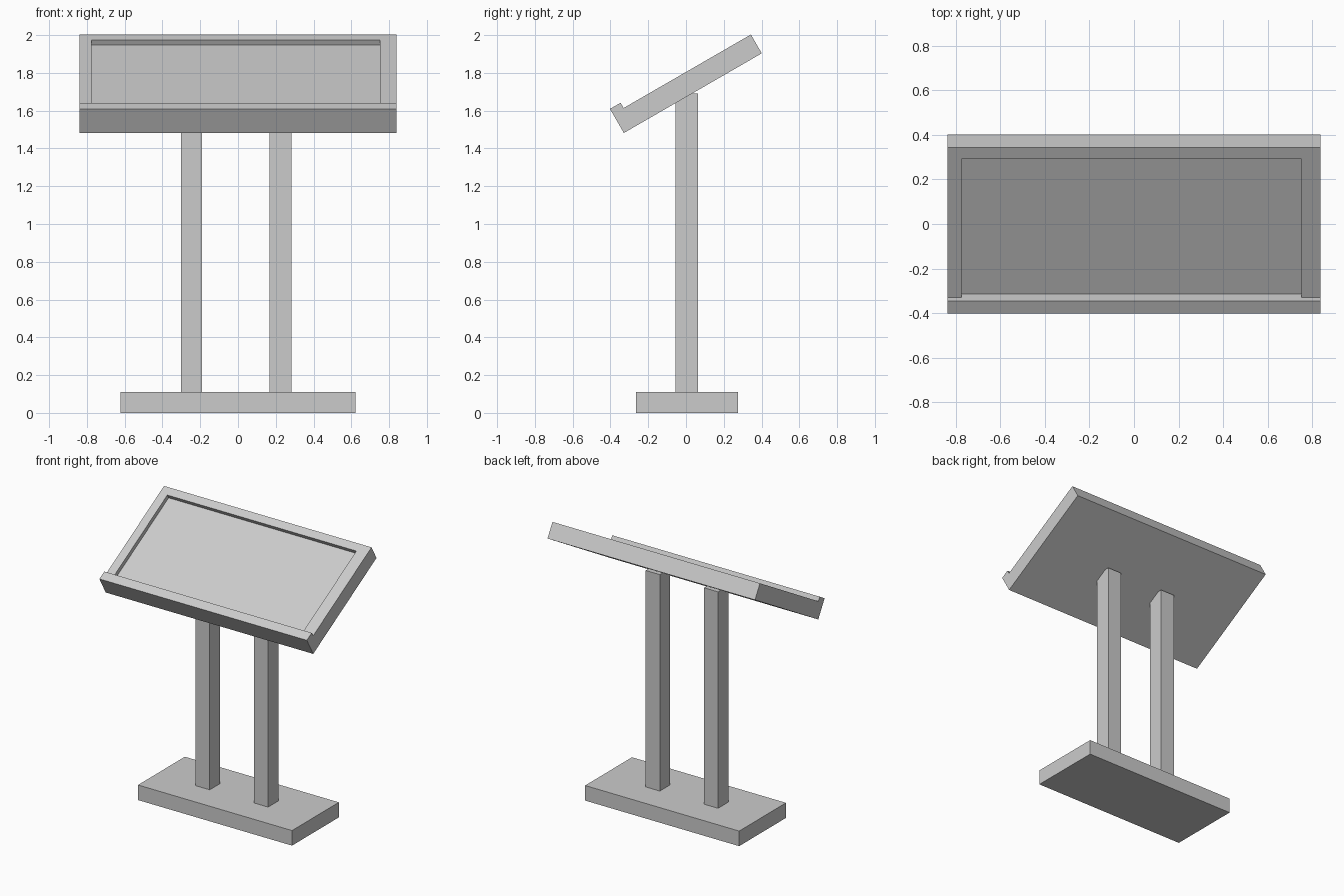
import bpy, bmesh, math
from mathutils import Matrix, Vector

if "Cube" in bpy.data.objects:
    bpy.data.objects.remove(bpy.data.objects["Cube"])


def finish(bm, name):
    bmesh.ops.recalc_face_normals(bm, faces=bm.faces[:])
    mesh = bpy.data.meshes.new(name)
    bm.to_mesh(mesh)
    bm.free()
    obj = bpy.data.objects.new(name, mesh)
    bpy.context.collection.objects.link(obj)
    return obj


def box(name, lo, hi):
    lo, hi = Vector(lo), Vector(hi)
    bm = bmesh.new()
    bmesh.ops.create_cube(bm, size=1, matrix=Matrix.Translation((lo + hi) / 2)
                          @ Matrix.Diagonal((*(hi - lo), 1)))
    return finish(bm, name)


# Base plate and the two square posts
box("base", (-0.622, -0.265, 0), (0.622, 0.275, 0.11))
for name, x0, x1 in (("left_post", -0.303, -0.19), ("right_post", 0.167, 0.282)):
    box(name, (x0, -0.055, 0.105), (x1, 0.063, 1.69))

# Sloping tray: side profile with front lip, extruded across x
profile = [(0, 0), (0.843, 0), (0.843, 0.115), (0.065, 0.115), (0.065, 0.147), (0, 0.147)]
half = 0.838
bm = bmesh.new()
face = bm.faces.new([bm.verts.new((-half, u, v)) for u, v in profile])
side = bmesh.ops.extrude_face_region(bm, geom=[face], use_keep_orig=True)
bmesh.ops.translate(bm, vec=(2 * half, 0, 0),
                    verts=[g for g in side["geom"] if isinstance(g, bmesh.types.BMVert)])
bmesh.ops.recalc_face_normals(bm, faces=bm.faces[:])

# Shallow recess in the tray top, running up to the lip
for co, no in (((-0.775, 0, 0), (1, 0, 0)), ((0.752, 0, 0), (1, 0, 0)), ((0, 0.783, 0), (0, 1, 0))):
    bmesh.ops.bisect_plane(bm, geom=bm.verts[:] + bm.edges[:] + bm.faces[:],
                           plane_co=co, plane_no=no)
panel = [f for f in bm.faces if f.normal.z > 0.9
         and abs(f.calc_center_median().x) < 0.1
         and 0.1 < f.calc_center_median().y < 0.78]
sunk = bmesh.ops.extrude_discrete_faces(bm, faces=panel)["faces"]
bmesh.ops.translate(bm, vec=(0, 0, -0.03), verts=list({v for f in sunk for v in f.verts}))
bmesh.ops.dissolve_limit(bm, angle_limit=0.01, verts=bm.verts[:], edges=bm.edges[:])

# Tilt the tray and set it on the posts
bmesh.ops.transform(bm, verts=bm.verts[:], matrix=Matrix.Translation((0, -0.329, 1.482))
                    @ Matrix.Rotation(math.radians(30), 4, 'X'))
finish(bm, "tray")
